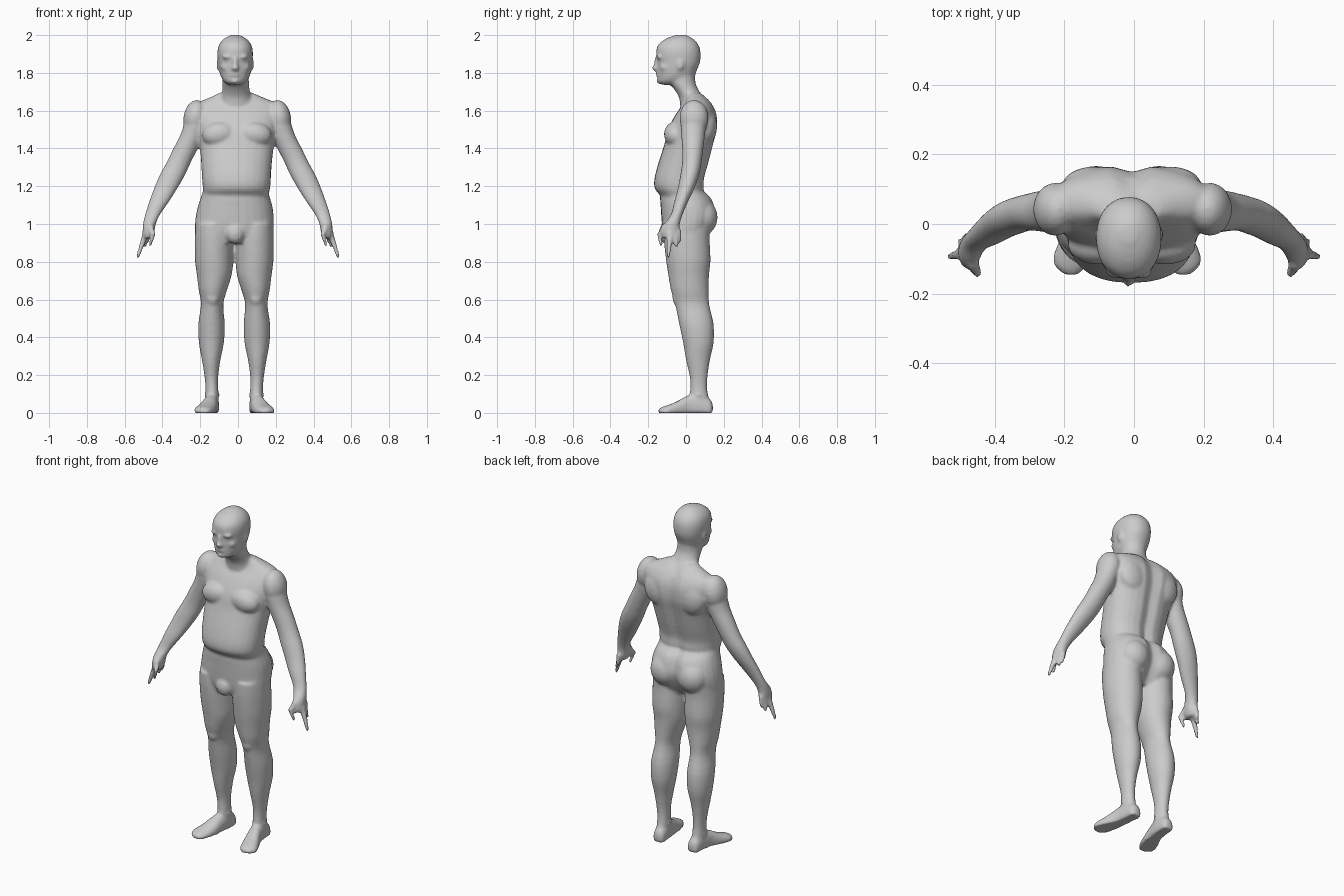
import bpy, bmesh
from math import sin, cos, pi, exp
from mathutils import Matrix, Vector

verts, faces = [], []


def skin(rings):
    """Join equal-sized rings into a closed tube."""
    n, base = len(rings[0]), len(verts)
    for ring in rings:
        verts.extend(ring)
    for i in range(len(rings) - 1):
        a, b = base + i * n, base + (i + 1) * n
        faces.extend((a + k, a + (k + 1) % n, b + (k + 1) % n, b + k) for k in range(n))
    last = base + (len(rings) - 1) * n
    faces.append(tuple(range(base + n - 1, base - 1, -1)))
    faces.append(tuple(range(last, last + n)))


def spline(rows, steps=3):
    """Catmull-Rom interpolation between section rows."""
    out = []
    n = len(rows)
    for i in range(n - 1):
        p0, p1, p2, p3 = (rows[max(0, min(n - 1, i + k))] for k in (-1, 0, 1, 2))
        for k in range(steps):
            t = k / steps
            out.append([0.5 * (2 * b + (c - a) * t + (2 * a - 5 * b + 4 * c - d) * t * t
                               + (3 * b - a - 3 * c + d) * t ** 3)
                        for a, b, c, d in zip(p0, p1, p2, p3)])
    return out + [list(rows[-1])]


def loft(rows, mid=0.0, side=1, power=2.0, groove=0.0, along_y=False, seg=28):
    """Rows: (position, centre x, half width, low, high); sections in XY, or XZ if along_y."""
    rings = []
    for w, cx, rx, lo, hi in spline(rows):
        ring = []
        for k in range(seg):
            c, s = cos(2 * pi * k / seg), sin(2 * pi * k / seg)
            px = rx * abs(c) ** (2 / power) * (1 if c > 0 else -1)
            v = (lo + hi) / 2 + (hi - lo) / 2 * abs(s) ** (2 / power) * (1 if s > 0 else -1)
            if s > 0:
                v -= groove * exp(-(px / 0.03) ** 2)
            x = mid + side * (cx + px)
            ring.append((x, w, max(v, 0)) if along_y else (x, v, w))
        rings.append(ring)
    skin(rings)


def ball(centre, radii, tilt=0.0):
    """Muscle or feature: an ellipsoid, optionally tilted about Y."""
    m = Matrix.Translation(centre) @ Matrix.Rotation(tilt, 4, 'Y') @ Matrix.Diagonal((*radii, 1))
    skin([[tuple(m @ Vector((sin(u) * cos(2 * pi * k / 18), sin(u) * sin(2 * pi * k / 18), cos(u))))
           for k in range(18)] for u in (0.06 + (pi - 0.12) * j / 11 for j in range(12))])


def finger(a, b, r0, r1):
    """Tapered digit with rounded ends."""
    rows = [(z, x, r, y - r, y + r) for x, y, z, r in ((*a, r0), (*b, r1))]
    loft(rows, seg=10)
    ball(a, (r0, r0, r0))
    ball(b, (r1, r1, r1))


# Torso
loft([(1.155, -.01, .172, -.14, .09), (1.19, -.008, .178, -.166, .10), (1.24, -.008, .182, -.167, .10),
      (1.32, -.008, .187, -.147, .122), (1.42, -.006, .197, -.115, .147), (1.50, -.006, .215, -.095, .167),
      (1.58, -.006, .232, -.055, .165), (1.635, -.006, .215, -.015, .14), (1.67, -.008, .14, 0, .11),
      (1.695, -.01, .085, 0, .08)], power=2.3, groove=.02)
# Hips
loft([(1.18, -.012, .172, -.13, .09), (1.14, -.014, .183, -.137, .135), (1.09, -.015, .198, -.134, .155),
      (1.03, -.018, .207, -.13, .16), (.96, -.02, .208, -.122, .13), (.90, -.02, .19, -.10, .09)],
     power=2.3, groove=.025)
ball((-.015, -.105, .95), (.05, .04, .055))
# Neck
loft([(1.62, -.01, .10, -.03, .135), (1.67, -.01, .082, -.037, .095), (1.71, -.01, .072, -.06, .066),
      (1.75, -.012, .07, -.09, .05), (1.80, -.014, .07, -.09, .05)])
# Head
loft([(1.737, -.015, .03, -.125, -.06), (1.75, -.015, .056, -.147, -.01), (1.78, -.015, .076, -.15, .04),
      (1.82, -.015, .086, -.152, .06), (1.86, -.015, .091, -.152, .075), (1.91, -.015, .094, -.158, .077),
      (1.95, -.015, .085, -.146, .065), (1.982, -.015, .058, -.105, .035), (2.001, -.015, .02, -.05, 0)],
     power=2.15)
# Nose, lips and chin
ball((-.015, -.153, 1.85), (.012, .018, .04))
ball((-.015, -.160, 1.825), (.019, .021, .014))
ball((-.015, -.146, 1.79), (.026, .015, .012))
ball((-.015, -.137, 1.757), (.026, .02, .016))

for s in (-1, 1):
    # Brow, cheek and ear
    ball((-.015 + s * .035, -.138, 1.885), (.035, .02, .011))
    ball((-.015 + s * .05, -.108, 1.83), (.027, .03, .022))
    ball((-.015 + s * .09, -.03, 1.845), (.009, .02, .032))
    # Chest, shoulder, shoulder blade and buttock
    ball((-.006 + s * .095, -.06, 1.475), (.09, .057, .065), s * .15)
    ball((-.004 + s * .222, .042, 1.562), (.063, .077, .095), -s * .15)
    ball((-.006 + s * .11, .11, 1.52), (.09, .055, .10), s * .2)
    ball((-.018 + s * .09, .085, 1.035), (.09, .083, .095))
    # Arm down to the knuckles
    loft([(1.61, .205, .045, -.01, .09), (1.54, .22, .06, -.028, .105), (1.47, .241, .063, -.025, .10),
          (1.40, .275, .065, -.02, .092), (1.33, .31, .064, -.02, .083), (1.26, .345, .067, -.03, .07),
          (1.19, .38, .062, -.043, .045), (1.12, .415, .053, -.062, .012), (1.05, .45, .040, -.08, -.018),
          (1.0, .467, .034, -.115, -.032), (.95, .472, .030, -.13, -.036), (.925, .476, .022, -.12, -.045)],
         mid=-.002, side=s)
    # Fingers: one extended, the others curled, plus thumb
    finger((s * .488, -.085, .95), (s * .53, -.093, .828), .019, .010)
    finger((s * .485, -.06, .94), (s * .495, -.05, .885), .017, .011)
    finger((s * .475, -.04, .96), (s * .48, -.036, .91), .016, .011)
    finger((s * .462, -.115, .98), (s * .448, -.142, .945), .019, .012)
    finger((s * .448, -.142, .945), (s * .465, -.132, .89), .013, .010)
    # Leg
    loft([(1.0, .112, .092, -.12, .13), (.92, .108, .101, -.118, .125), (.81, .108, .10, -.106, .13),
          (.73, .106, .092, -.094, .122), (.65, .113, .075, -.08, .12), (.575, .117, .059, -.058, .123),
          (.47, .12, .070, -.036, .146), (.37, .121, .066, -.015, .146), (.28, .122, .049, .0, .127),
          (.19, .121, .036, .02, .114), (.12, .118, .034, .022, .113), (.04, .118, .036, .01, .13)],
         mid=-.02, side=s)
    # Kneecap and ankle bones
    ball((-.02 + s * .115, -.042, .61), (.035, .03, .045))
    ball((-.02 + s * .118, .065, .095), (.042, .02, .02))
    # Foot
    loft([(.142, .114, .018, -.01, .045), (.125, .115, .034, -.03, .075), (.07, .118, .038, -.03, .10),
          (.01, .127, .040, -.03, .092), (-.05, .145, .050, -.03, .06), (-.095, .16, .053, -.025, .042),
          (-.125, .163, .043, -.02, .032), (-.145, .16, .022, -.01, .02)],
         mid=-.02, side=s, power=2.3, along_y=True)

# Collect all parts with outward normals
mesh = bpy.data.meshes.new("human_body")
mesh.from_pydata(verts, [], faces)
bm = bmesh.new()
bm.from_mesh(mesh)
bmesh.ops.recalc_face_normals(bm, faces=bm.faces[:])
bm.to_mesh(mesh)
bm.free()
body = bpy.data.objects.new("human_body", mesh)
bpy.context.collection.objects.link(body)

# Fuse them into one continuous smooth skin
remesh = body.modifiers.new("Fuse", 'REMESH')
remesh.mode = 'VOXEL'
remesh.voxel_size = 0.009
remesh.use_smooth_shade = True
smooth = body.modifiers.new("Soften", 'SMOOTH')
smooth.factor = 0.5
smooth.iterations = 4
